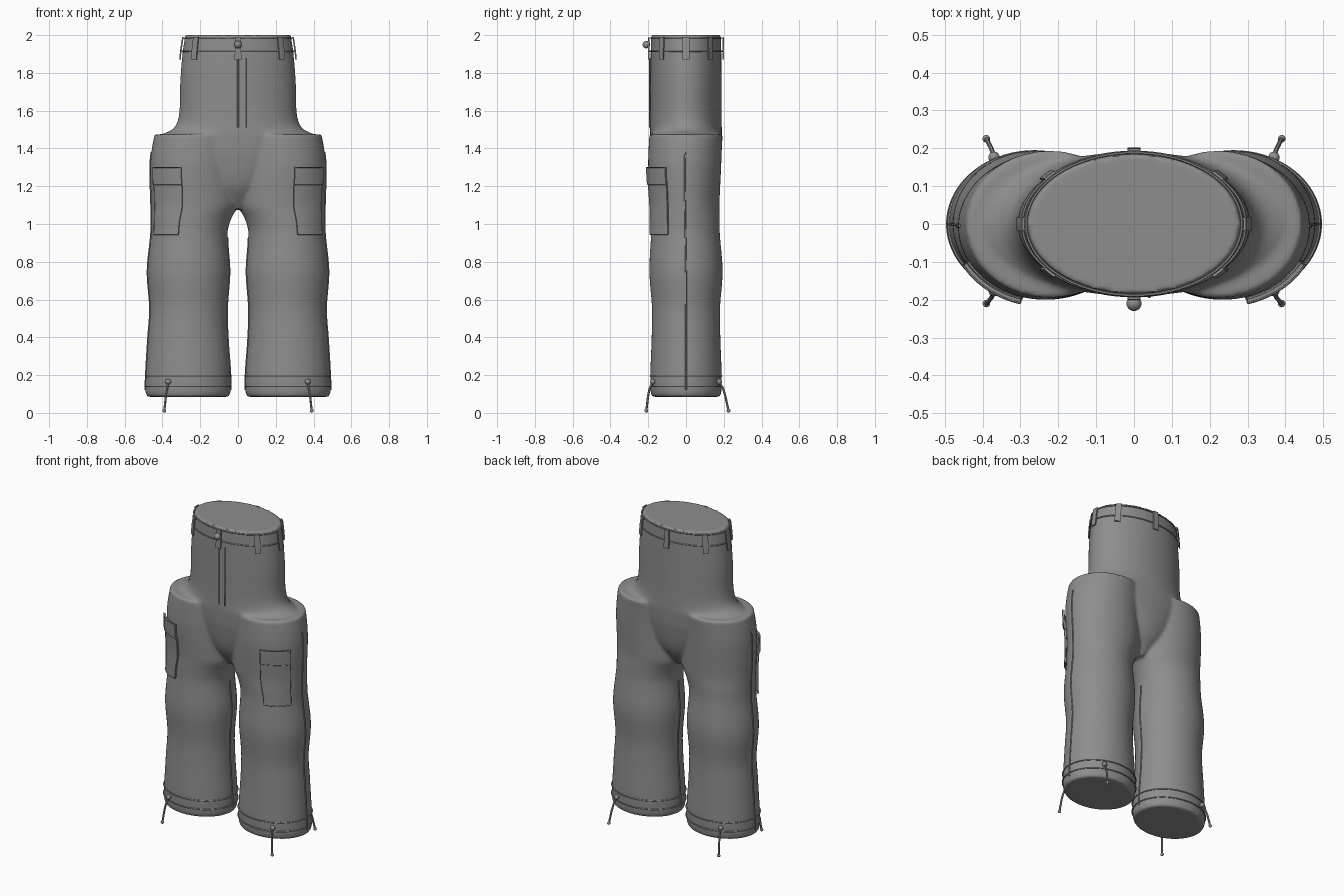
import bpy, bmesh, math
from mathutils import Vector

if "Cube" in bpy.data.objects:
    bpy.data.objects.remove(bpy.data.objects["Cube"], do_unlink=True)


def material(name, value):
    m = bpy.data.materials.new(name)
    m.use_nodes = True
    colour = (value, value, value, 1)
    m.diffuse_color = colour
    bsdf = m.node_tree.nodes["Principled BSDF"]
    bsdf.inputs["Base Color"].default_value = colour
    bsdf.inputs["Roughness"].default_value = 0.8
    return m


FABRIC = material("grey fabric", 0.27)

# Section rows: height, centre x, radius x, centre y, radius y
LEG = [(0.085, .265, .217, 0, .180), (0.11, .265, .225, 0, .187), (0.2, .264, .224, 0, .189),
       (0.4, .265, .211, 0, .182), (0.55, .262, .204, 0, .180), (0.75, .262, .217, 0, .194),
       (0.95, .258, .202, -.003, .182), (1.03, .247, .212, -.004, .182),
       (1.1, .230, .230, -.005, .182), (1.3, .234, .231, -.007, .193),
       (1.4, .229, .227, -.004, .194), (1.475, .222, .220, 0, .194)]
TORSO = [(1.08, 0, .03, 0, .08), (1.2, 0, .2, 0, .15), (1.35, 0, .34, 0, .182),
         (1.45, 0, .42, 0, .189), (1.475, 0, .4, 0, .19), (1.495, 0, .355, 0, .19),
         (1.53, 0, .325, 0, .189), (1.6, 0, .31, 0, .188), (1.75, 0, .306, 0, .188),
         (1.9, 0, .294, 0, .187), (2.0, 0, .28, 0, .185)]


def section(rows, z):
    """Smoothly interpolated section at a height."""
    z = min(max(z, rows[0][0]), rows[-1][0])
    i = max(k for k in range(len(rows) - 1) if rows[k][0] <= z)
    a, b = rows[i], rows[i + 1]
    before, after = rows[max(i - 1, 0)], rows[min(i + 2, len(rows) - 1)]
    h = b[0] - a[0]
    t = (z - a[0]) / h
    out = []
    for k in range(1, 5):
        ma = (b[k] - before[k]) / (b[0] - before[0]) * h
        mb = (after[k] - a[k]) / (after[0] - a[0]) * h
        out.append((2*t**3 - 3*t*t + 1) * a[k] + (t**3 - 2*t*t + t) * ma
                   + (3*t*t - 2*t**3) * b[k] + (t**3 - t*t) * mb)
    return out


def on_surface(rows, side, z, angle, lift=0.0):
    cx, rx, cy, ry = section(rows, z)
    x, y = math.cos(angle), math.sin(angle)
    n = Vector((x / rx, y / ry)).normalized() * lift
    return Vector((side * (cx + rx * x + n.x), cy + ry * y + n.y, z))


def finish(ob, name, angle=40):
    """Bake modifiers, then colour and shade the part."""
    ob.name = name
    bpy.ops.object.select_all(action='DESELECT')
    ob.select_set(True)
    bpy.context.view_layer.objects.active = ob
    bpy.ops.object.convert(target='MESH')
    ob = bpy.context.object
    ob.data.materials.clear()
    ob.data.materials.append(FABRIC)
    bpy.ops.object.shade_smooth_by_angle(angle=math.radians(angle))
    return ob


def link(name, data):
    ob = bpy.data.objects.new(name, data)
    bpy.context.collection.objects.link(ob)
    return ob


def add_tube(bm, rows, side, steps=60, sides=64):
    low, high = rows[0][0], rows[-1][0]
    heights = sorted({low + (high - low) * i / steps for i in range(steps + 1)} | {r[0] for r in rows})
    rings = [[bm.verts.new(on_surface(rows, side, z, math.tau * j / sides)) for j in range(sides)]
             for z in heights]
    for a, b in zip(rings, rings[1:]):
        for j in range(sides):
            k = (j + 1) % sides
            face = [a[j], a[k], b[k], b[j]]
            bm.faces.new(face if side > 0 else face[::-1])
    bm.faces.new(rings[0][::-1] if side > 0 else rings[0])
    bm.faces.new(rings[-1] if side > 0 else rings[-1][::-1])


def cord(name, points, radius=0.004, closed=False):
    curve = bpy.data.curves.new(name, 'CURVE')
    curve.dimensions = '3D'
    curve.bevel_depth = radius
    curve.bevel_resolution = 1
    curve.use_fill_caps = True
    line = curve.splines.new('POLY')
    line.points.add(len(points) - 1)
    for p, co in zip(line.points, points):
        p.co = (*co, 1)
    line.use_cyclic_u = closed
    return finish(link(name, curve), name)


def patch(name, rows, side, z0, z1, a0, a1, lift, thick, n=12):
    """Curved cloth panel that follows the body."""
    bm = bmesh.new()
    grid = [[bm.verts.new(on_surface(rows, side, z0 + (z1 - z0) * i / n, a0 + (a1 - a0) * j / n, lift))
             for j in range(n + 1)] for i in range(n + 1)]
    for i in range(n):
        for j in range(n):
            face = [grid[i][j], grid[i][j + 1], grid[i + 1][j + 1], grid[i + 1][j]]
            bm.faces.new(face if side > 0 else face[::-1])
    mesh = bpy.data.meshes.new(name)
    bm.to_mesh(mesh)
    bm.free()
    ob = link(name, mesh)
    mod = ob.modifiers.new("thickness", 'SOLIDIFY')
    mod.thickness = thick
    mod.offset = 0
    return finish(ob, name)


def ball(name, centre, radius):
    bpy.ops.mesh.primitive_uv_sphere_add(segments=20, ring_count=12, radius=radius, location=centre)
    finish(bpy.context.object, name, 60)


def spread(a, b, n):
    return [a + (b - a) * i / n for i in range(n + 1)]


# Trouser body: two legs and the waist fused into one soft skin
bm = bmesh.new()
add_tube(bm, LEG, 1)
add_tube(bm, LEG, -1)
add_tube(bm, TORSO, 1)
mesh = bpy.data.meshes.new("trouser_body")
bm.to_mesh(mesh)
bm.free()
body = link("trouser_body", mesh)
remesh = body.modifiers.new("fuse", 'REMESH')
remesh.mode = 'VOXEL'
remesh.voxel_size = 0.01
soft = body.modifiers.new("soften", 'SMOOTH')
soft.factor = 0.5
soft.iterations = 5
finish(body, "trouser_body", 50)

circle = [math.tau * i / 72 for i in range(72)]

# Waistband seams, belt loops, button and fly
for name, z in (("waist_seam_top", 1.985), ("waist_seam_bottom", 1.915)):
    cord(name, [on_surface(TORSO, 1, z, a, 0.003) for a in circle], closed=True)
for i, degrees in enumerate((0, 40, 90, 140, 180, 220, 270, 320)):
    a = math.radians(degrees)
    half = 0.0165 / math.hypot(0.29 * math.sin(a), 0.187 * math.cos(a))
    patch(f"belt_loop_{i + 1}", TORSO, 1, 1.87, 1.99, a - half, a + half, 0.011, 0.007, 4)
ball("waist_button", (0, -0.21, 1.95), 0.02)
for name, x in (("fly_seam", 0.0), ("fly_stitch", 0.04)):
    cord(name, [on_surface(TORSO, 1, z, -math.acos(x / section(TORSO, z)[1]), 0.004)
                for z in spread(1.51, 1.88, 14)])

for side, label in ((1, "left"), (-1, "right")):
    # Hem seams and the long leg seams
    for name, z in (("hem_seam_top", 0.195), ("hem_seam_bottom", 0.14)):
        cord(f"{label}_{name}", [on_surface(LEG, side, z, a, 0.002) for a in circle], closed=True)
    cord(f"{label}_outer_seam", [on_surface(LEG, side, z, 0, 0.001) for z in spread(0.12, 1.38, 40)])
    cord(f"{label}_inner_seam", [on_surface(LEG, side, z, math.pi, 0.001) for z in spread(0.12, 0.93, 28)])

    # Cargo pocket with flap and piping
    a0, a1 = math.radians(-74), math.radians(-29)
    patch(f"{label}_pocket", LEG, side, 0.945, 1.22, a0, a1, 0.007, 0.012)
    patch(f"{label}_pocket_flap", LEG, side, 1.21, 1.3, a0, a1, 0.012, 0.012)
    for name, low, high, lift in (("pocket_piping", 0.945, 1.21, 0.012), ("flap_piping", 1.21, 1.3, 0.017)):
        angles, heights = spread(a0, a1, 12), spread(low, high, 12)
        edge = [(low, a) for a in angles] + [(z, a1) for z in heights[1:]]
        edge += [(high, a) for a in angles[-2::-1]] + [(z, a0) for z in heights[-2:0:-1]]
        cord(f"{label}_{name}", [on_surface(LEG, side, z, a, lift) for z, a in edge], 0.003, True)

    # Drawcords hanging from the hem, front and back
    for sign, end, drop in ((-1, "front", 0.21), (1, "back", 0.225)):
        start = on_surface(LEG, side, 0.165, sign * math.radians(63), 0.008)
        tip = Vector((side * 0.39, sign * drop, 0.012))
        mid = start.lerp(tip, 0.5) + Vector((side * 0.002, sign * 0.008, 0))
        cord(f"{label}_{end}_drawcord", [start, start.lerp(mid, 0.5) + Vector((0, sign * 0.005, 0)), mid, tip], 0.006)
        ball(f"{label}_{end}_eyelet", start, 0.015)
        ball(f"{label}_{end}_cord_end", tip, 0.01)
